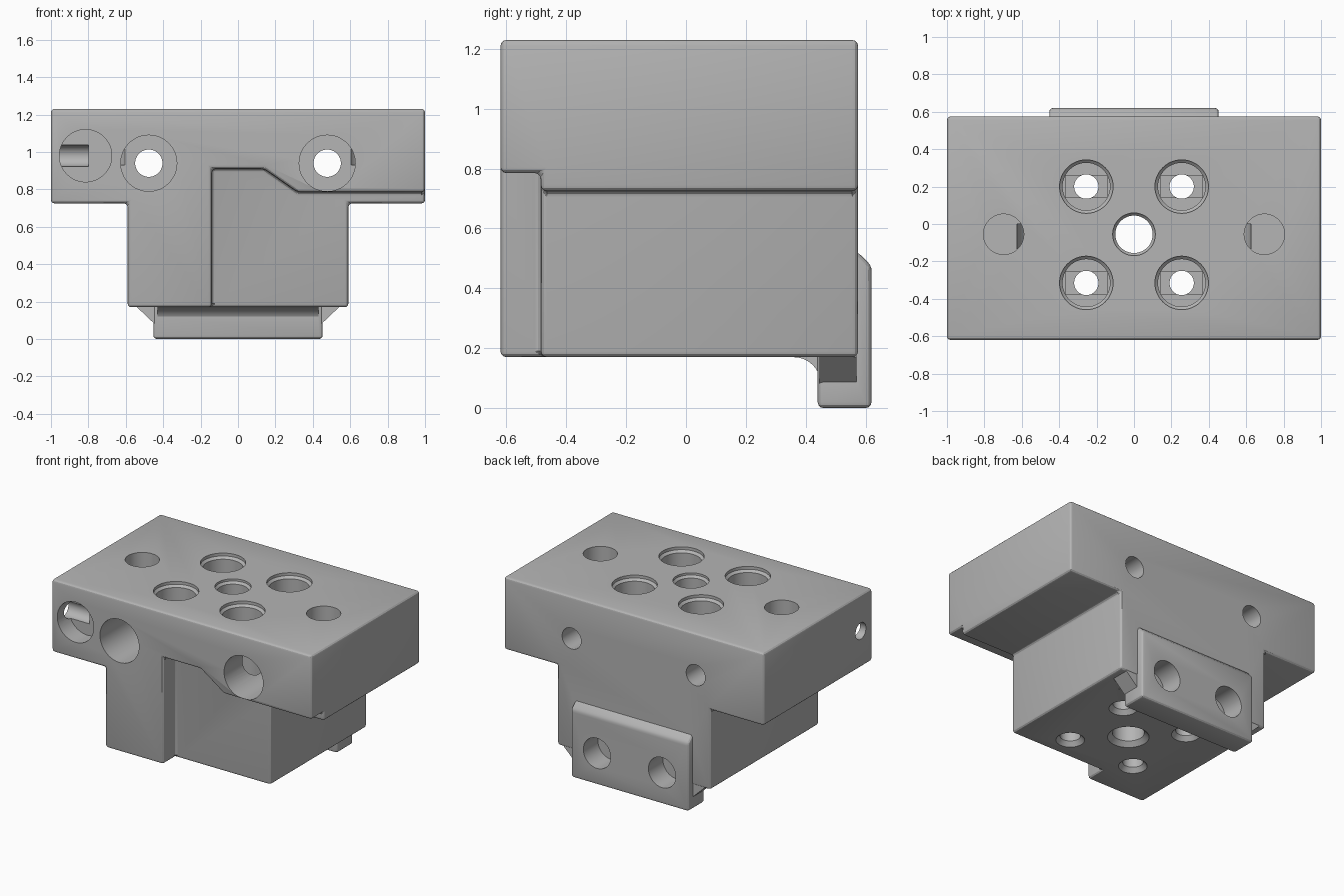
import bpy, bmesh, math
from mathutils import Vector, Matrix

cube = bpy.data.objects.get("Cube")
if cube:
    bpy.data.objects.remove(cube, do_unlink=True)

grey = bpy.data.materials.new("machined grey")
grey.use_nodes = True
colour = (0.46, 0.46, 0.46, 1)
grey.diffuse_color = colour
grey.node_tree.nodes["Principled BSDF"].inputs["Base Color"].default_value = colour


def make(name, bm):
    bmesh.ops.recalc_face_normals(bm, faces=bm.faces)
    mesh = bpy.data.meshes.new(name)
    bm.to_mesh(mesh)
    bm.free()
    mesh.materials.append(grey)
    ob = bpy.data.objects.new(name, mesh)
    bpy.context.collection.objects.link(ob)
    return ob


def prism(name, points, axis, start, end):
    """Extrude a profile along y (points are x, z) or along x (points are y, z)."""
    bm = bmesh.new()
    place = (lambda a, b: (a, start, b)) if axis == "y" else (lambda a, b: (start, a, b))
    face = bm.faces.new([bm.verts.new(place(a, b)) for a, b in points])
    move = Vector((0, end - start, 0) if axis == "y" else (end - start, 0, 0))
    geom = bmesh.ops.extrude_face_region(bm, geom=[face])["geom"]
    bmesh.ops.translate(bm, vec=move, verts=[g for g in geom if isinstance(g, bmesh.types.BMVert)])
    return make(name, bm)


def bore(profile, origin, direction, sides=48):
    """Solid of revolution: (radius, distance) steps along a direction."""
    bm = bmesh.new()
    turn = Vector(direction).to_track_quat("Z", "Y").to_matrix().to_4x4()
    rings = []
    for r, t in profile:
        rings.append([bm.verts.new((r * math.cos(a), r * math.sin(a), t))
                      for a in (2 * math.pi * i / sides for i in range(sides))])
    for low, high in zip(rings, rings[1:]):
        for i in range(sides):
            j = (i + 1) % sides
            bm.faces.new((low[i], low[j], high[j], high[i]))
    bm.faces.new(rings[0])
    bm.faces.new(rings[-1])
    bm.transform(Matrix.Translation(origin) @ turn)
    return make("cutter", bm)


def apply(ob, mod):
    bpy.ops.object.select_all(action="DESELECT")
    bpy.context.view_layer.objects.active = ob
    ob.select_set(True)
    bpy.ops.object.modifier_apply(modifier=mod.name)


def combine(ob, other, operation="DIFFERENCE"):
    mod = ob.modifiers.new("combine", "BOOLEAN")
    mod.operation, mod.solver, mod.object = operation, "EXACT", other
    apply(ob, mod)
    bpy.data.objects.remove(other, do_unlink=True)


def round_edges(ob, width):
    mod = ob.modifiers.new("round", "BEVEL")
    mod.width, mod.segments, mod.limit_method = width, 3, "ANGLE"
    mod.angle_limit = math.radians(25)
    apply(ob, mod)


TOP, BOTTOM, FRONT, BACK = 1.23, 0.17, -0.62, 0.575

# T-shaped carriage with a stepped front recess
half = [(0.59, BOTTOM), (0.59, 0.725), (1, 0.725), (1, TOP)]
body = prism("carriage_body", half + [(-x, z) for x, z in reversed(half)], "y", FRONT, BACK)
recess = [(-0.14, 0), (-0.14, 0.91), (0.14, 0.91), (0.32, 0.785), (1.2, 0.785), (1.2, 0)]
combine(body, prism("cutter", recess, "y", -0.8, -0.485))
round_edges(body, 0.02)

# Clamp lug at the lower back, with its front fillet and side gussets
lug = prism("lug", [(0.44, 0), (0.62, 0), (0.62, 0.475), (0.57, 0.525), (0.44, 0.525)],
            "x", -0.453, 0.453)
round_edges(lug, 0.02)
arc = [(0.36 + 0.09 * math.sin(a), 0.08 + 0.09 * math.cos(a))
       for a in (math.pi / 2 * i / 8 for i in range(9))]
fillet = prism("fillet", [(0.36, 0.2)] + arc + [(0.5, 0.08), (0.5, 0.2)], "x", -0.43, 0.43)
gusset = prism("gusset", [(-0.54, 0.2), (-0.54, 0.17), (-0.44, 0.075), (0.44, 0.075),
                          (0.54, 0.17), (0.54, 0.2)], "y", 0.446, 0.57)
for part in (lug, fillet, gusset):
    combine(body, part, "UNION")

down, inward, forward = (0, 0, -1), (0, 1, 0), (0, -1, 0)

# Four counterbored mounting holes with a shallow slot in each floor
floor = 0.45
depth = TOP - floor
for x in (-0.255, 0.255):
    for y in (-0.315, 0.2):
        low = TOP - BOTTOM
        steps = [(0.143, -0.1), (0.143, 0.02), (0.127, 0.035), (0.127, depth), (0.065, depth),
                 (0.065, low - 0.03), (0.09, low), (0.09, low + 0.1)]
        combine(body, bore(steps, (x, y, TOP), down))
        slot = [(y - 0.058, floor - 0.02), (y + 0.058, floor - 0.02),
                (y + 0.058, floor + 0.02), (y - 0.058, floor + 0.02)]
        combine(body, prism("cutter", slot, "x", x - 0.112, x + 0.112))

# Central through hole, flared at both ends
low = TOP - BOTTOM
combine(body, bore([(0.114, -0.1), (0.114, 0.015), (0.1, 0.03), (0.1, low - 0.03),
                    (0.13, low), (0.13, low + 0.1)], (0, -0.055, TOP), down))

for x in (-1, 1):
    # Blind round pockets on the top
    combine(body, bore([(0.108, -0.1), (0.108, 0.3)], (0.697 * x, -0.055, TOP), down))
    # Counterbored holes running front to back
    combine(body, bore([(0.15, -0.1), (0.15, 0.62), (0.073, 0.62), (0.073, 1.4)],
                       (0.477 * x, FRONT, 0.94), inward))
    # Sockets in the lug
    combine(body, bore([(0.105, -0.1), (0.105, 0.16)], (0.25 * x, 0.62, 0.22), forward))

# Front sensor pocket and its cable hole from the side
combine(body, bore([(0.14, -0.1), (0.14, 0.13)], (-0.815, FRONT, 0.98), inward))
combine(body, bore([(0.057, -0.1), (0.057, 0.2)], (-1, -0.49, 0.98), (1, 0, 0)))

bpy.ops.object.select_all(action="DESELECT")
body.select_set(True)
bpy.context.view_layer.objects.active = body
bpy.ops.object.shade_smooth_by_angle(angle=math.radians(20))
